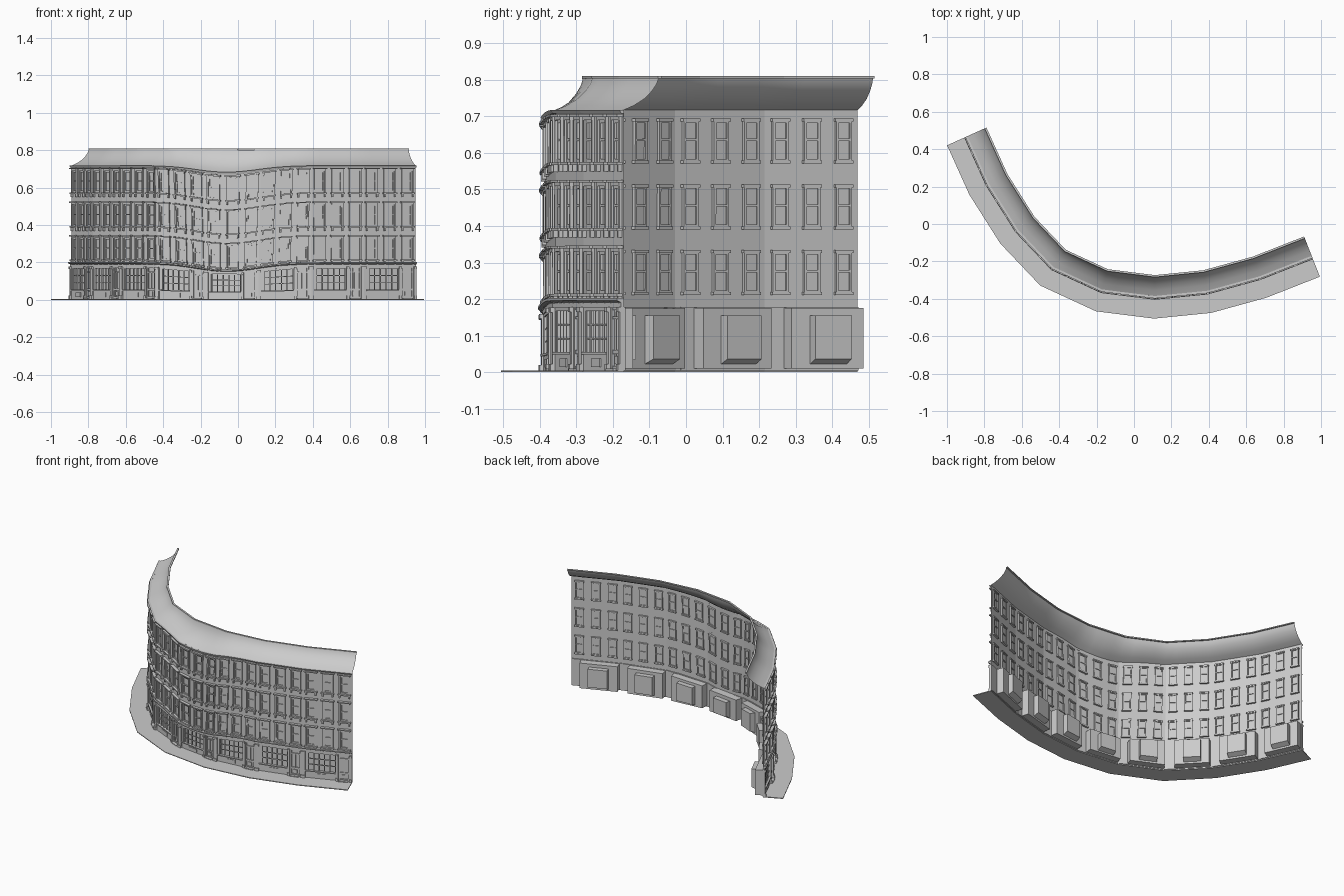
import bpy, bmesh, math
from mathutils import Vector

if "Cube" in bpy.data.objects:
    bpy.data.objects.remove(bpy.data.objects["Cube"])

# Plan line of the curved facade, one straight run per shop
PATH = [Vector(p) for p in [(-.89, .47), (-.775, .215), (-.62, -.03), (-.43, -.23), (-.17, -.35),
                            (.11, -.385), (.39, -.357), (.67, -.28), (.95, -.17)]]
N = len(PATH) - 1


def seg_normal(i):
    d = (PATH[i + 1] - PATH[i]).normalized()
    return Vector((d.y, -d.x))


def miter(i):
    a, b = seg_normal(max(i - 1, 0)), seg_normal(min(i, N - 1))
    m = (a + b).normalized()
    return m / m.dot(a)


MITERS = [miter(i) for i in range(N + 1)]


def place(u, d, z):
    """u runs along the terrace (1 per shop), d is forward of the wall; the middle sags and leans."""
    w = u - 4.4
    f = min(1, z / .2) if z < .7 else max(0, (.81 - z) / .11)
    if .2 < z < .72:
        u += .25 * (z - .2) * w * math.exp(-w * w) * (1 if z < .7 else (.72 - z) / .02)
    z -= .042 * math.exp(-(w / .8) ** 2) * f
    i = max(0, min(N - 1, int(math.floor(u))))
    t = u - i
    p = PATH[i].lerp(PATH[i + 1], t) + MITERS[i].lerp(MITERS[i + 1], t) * d
    return Vector((p.x, p.y, z))


def quad(bm, pts):
    bm.faces.new([bm.verts.new(place(*p)) for p in pts])


def box(bm, u0, u1, d0, d1, z0, z1):
    v = [bm.verts.new(place(u, d, z)) for z in (z0, z1)
         for u, d in ((u0, d1), (u1, d1), (u1, d0), (u0, d0))]
    for f in ((3, 2, 1, 0), (4, 5, 6, 7), (0, 1, 5, 4), (1, 2, 6, 5), (2, 3, 7, 6), (3, 0, 4, 7)):
        bm.faces.new([v[k] for k in f])


def sweep(bm, profile, steps, closed=False):
    """Carry a (d, z) profile along the whole terrace."""
    rows = [[bm.verts.new(place(k / steps, d, z)) for d, z in profile] for k in range(N * steps + 1)]
    m = len(profile)
    for a, b in zip(rows, rows[1:]):
        for j in range(m if closed else m - 1):
            bm.faces.new((a[j], b[j], b[(j + 1) % m], a[(j + 1) % m]))
    if closed:
        bm.faces.new(rows[0])
        bm.faces.new(rows[-1][::-1])


def finish(bm, name, smooth=False):
    bmesh.ops.remove_doubles(bm, verts=bm.verts, dist=1e-5)
    me = bpy.data.meshes.new(name)
    bm.to_mesh(me)
    bm.free()
    ob = bpy.data.objects.new(name, me)
    bpy.context.collection.objects.link(ob)
    if smooth:
        bpy.context.view_layer.objects.active = ob
        ob.select_set(True)
        bpy.ops.object.shade_smooth_by_angle(angle=math.radians(30))
        ob.select_set(False)


# Pavement
bm = bmesh.new()
sweep(bm, [(.12, 0), (.12, .005), (0, .005), (0, 0)], 1, True)
finish(bm, "pavement")

# Roof: concave slope with a thin ridge lip
bm = bmesh.new()
sweep(bm, [(.004, .716), (-.03, .73), (-.06, .748), (-.083, .77), (-.097, .79), (-.102, .804)], 4)
finish(bm, "roof_slope", True)
bm = bmesh.new()
sweep(bm, [(-.1, .804), (-.1, .81), (-.111, .81), (-.111, .804)], 1, True)
finish(bm, "roof_ridge")

# Upper wall with window openings
CENTRES, HALF = (.16, .5, .84), .085
FLOORS = ((.215, .33), (.395, .51), (.575, .69))
cols = [0] + [c + s * HALF for c in CENTRES for s in (-1, 1)] + [1]
rows = [.178] + [z for f in FLOORS for z in f] + [.718]
bm = bmesh.new()
for i in range(N):
    for a in range(7):
        for b in range(7):
            if not (a % 2 and b % 2):
                u0, u1, z0, z1 = i + cols[a], i + cols[a + 1], rows[b], rows[b + 1]
                quad(bm, [(u0, 0, z0), (u1, 0, z0), (u1, 0, z1), (u0, 0, z1)])
finish(bm, "upper_wall")

# Sash windows, hoods, sills and brackets
sash, trim, glass = bmesh.new(), bmesh.new(), bmesh.new()
for i in range(N):
    for c in CENTRES:
        for z0, z1 in FLOORS:
            a, b = i + c - HALF, i + c + HALF
            zm = z0 + .058
            quad(glass, [(a, -.004, z0), (b, -.004, z0), (b, -.004, z1), (a, -.004, z1)])
            for s, e in ((a, a + .025), (b - .025, b)):
                box(sash, s, e, -.009, .002, z0, z1)
            for s, e in ((z0, z0 + .009), (zm, zm + .006), (z1 - .008, z1)):
                box(sash, a, b, -.009, .002, s, e)
            box(sash, a - .012, b + .012, -.012, 0, z0 - .004, z0 + .004)
            box(sash, a - .012, b + .012, -.012, 0, z1 - .004, z1 + .004)
            for s, e in ((a - .028, a), (b, b + .028)):
                box(trim, s, e, 0, .008, z0, z1)
                box(trim, s, e, 0, .012, z0 - .026, z0 - .008)
            box(trim, a - .028, b + .028, 0, .009, z1, z1 + .009)
            box(trim, a - .05, b + .05, 0, .018, z1 + .009, z1 + .016)
            box(trim, a - .045, b + .045, 0, .016, z0 - .008, z0)
finish(sash, "window_sashes")
finish(trim, "window_surrounds")
finish(glass, "window_glass")

# Cornices under the roof and above the shops
bm = bmesh.new()
sweep(bm, [(0, .708), (.008, .708), (.013, .718), (0, .718)], 6, True)
finish(bm, "roof_cornice")
bm = bmesh.new()
sweep(bm, [(0, .176), (.008, .176), (.008, .19), (.02, .196), (.02, .203), (0, .203)], 6, True)
finish(bm, "shop_cornice")

# Shop fronts: pilasters, mullioned display window, door
front, panes, doors, back = bmesh.new(), bmesh.new(), bmesh.new(), bmesh.new()
W0, W1, D0, D1 = .1, .66, .73, .92
for i in range(N):
    for s, e in ((0, .05), (W1 + .01, D0 - .01), (.95, 1)):
        box(front, i + s, i + e, -.004, .012, .005, .178)
        box(front, i + s, i + e, .012, .018, .005, .022)
        box(front, i + s, i + e, .012, .018, .164, .178)
    # riser with raised panel, sill and head
    box(front, i + .05, i + W1 + .01, -.004, .006, .005, .048)
    box(front, i + .27, i + .48, .006, .01, .014, .038)
    box(front, i + .05, i + W1 + .01, -.004, .014, .048, .055)
    box(front, i + .05, i + W1 + .01, -.004, .006, .168, .178)
    box(front, i + .05, i + W0, -.004, .006, .055, .168)
    for k in range(6):
        u = i + W0 + (W1 - W0 - .014) * k / 5
        box(panes, u, u + .014, -.004, .004, .055, .168)
    for z in (.09, .128):
        box(panes, i + W0, i + W1, -.004, .003, z, z + .004)
    # door: stiles, rails, centre bar, leaf, fanlight and step
    box(doors, i + D0 - .01, i + .95, -.006, -.002, .005, .178)
    for s, e in ((D0 - .01, D0 + .02), (D1, .95)):
        box(doors, i + s, i + e, -.002, .006, .005, .178)
    for z, h in ((.005, .012), (.05, .01), (.145, .007), (.17, .008)):
        box(doors, i + D0, i + D1, -.002, .004, z, z + h)
    box(doors, i + .825, i + .84, -.002, .003, .06, .145)
    box(doors, i + .79, i + .87, -.002, .003, .022, .044)
    box(doors, i + D0, i + D1, 0, .022, .004, .01)

    # display box behind the window, open at the front
    u0, u1, zb, zt, d = i + .02, i + .8, .01, .175, -.05
    quad(back, [(u0, d, zb), (u0, d, zt), (u1, d, zt), (u1, d, zb)])
    quad(back, [(u0, 0, zt), (u1, 0, zt), (u1, d, zt), (u0, d, zt)])
    quad(back, [(u0, 0, zb), (u0, d, zb), (u1, d, zb), (u1, 0, zb)])
    quad(back, [(u0, 0, zb), (u0, 0, zt), (u0, d, zt), (u0, d, zb)])
    quad(back, [(u1, 0, zb), (u1, d, zb), (u1, d, zt), (u1, 0, zt)])
    # raised rear alcove with a sloping underside
    a, b, e = i + .2, i + .6, d - .032
    o = [(a, d, .022), (b, d, .022), (b, d, .155), (a, d, .155)]
    n = [(a, e, .036), (b, e, .036), (b, e, .155), (a, e, .155)]
    quad(back, n[::-1])
    for k in range(4):
        quad(back, [o[k], n[k], n[(k + 1) % 4], o[(k + 1) % 4]])
finish(front, "shop_fronts")
finish(panes, "shop_window_bars")
finish(doors, "shop_doors")
finish(back, "shop_display_boxes")
